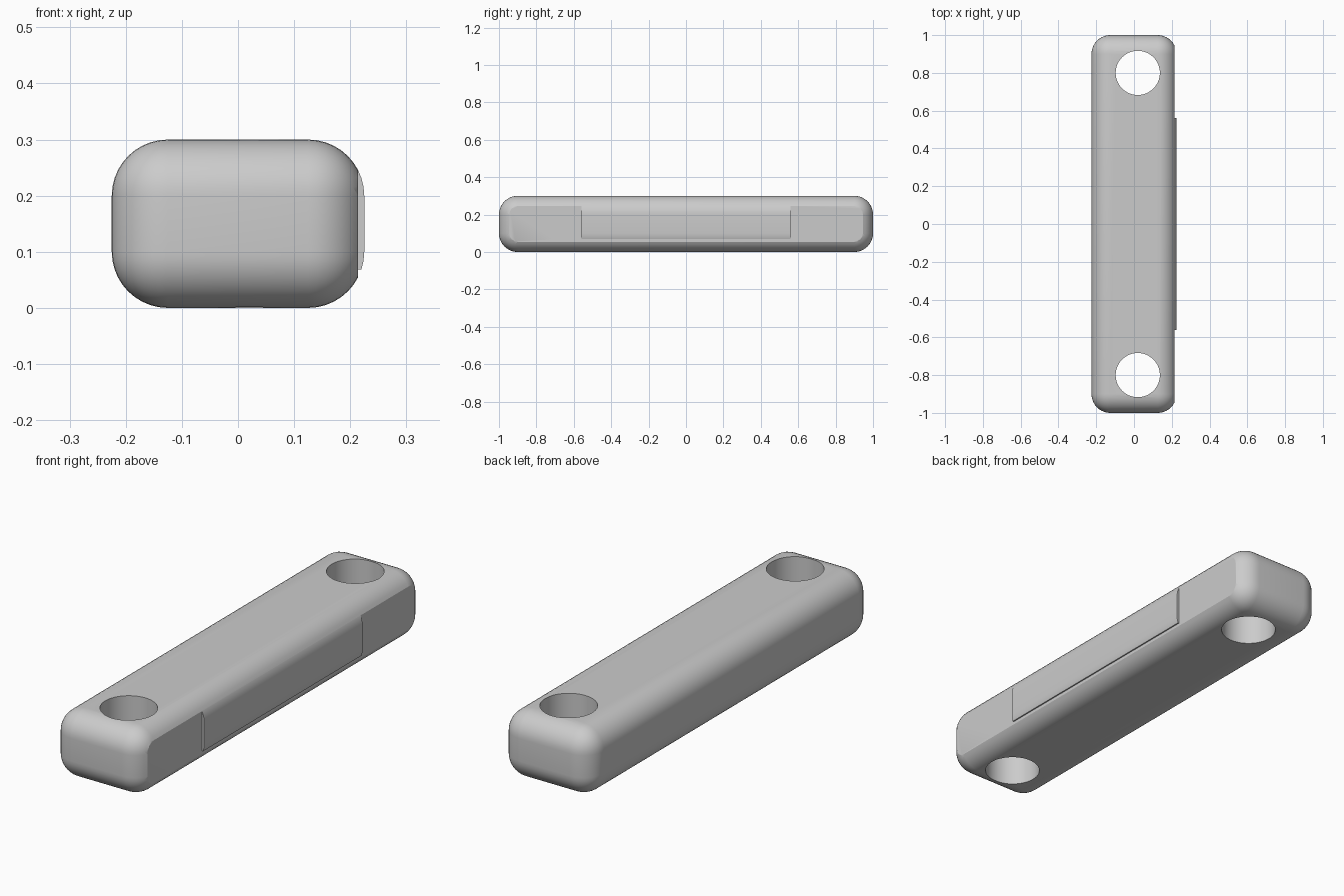
import bpy
import math

old = bpy.data.objects.get("Cube")
if old:
    bpy.data.objects.remove(old, do_unlink=True)

grey = bpy.data.materials.new("plain grey")
grey.use_nodes = True
grey.diffuse_color = (0.6, 0.6, 0.6, 1)
grey.node_tree.nodes["Principled BSDF"].inputs["Base Color"].default_value = (0.6, 0.6, 0.6, 1)


def box(name, low, high):
    """Box between two opposite corners."""
    middle = [(a + b) / 2 for a, b in zip(low, high)]
    bpy.ops.mesh.primitive_cube_add(size=1, location=middle)
    ob = bpy.context.object
    ob.name = name
    ob.scale = [b - a for a, b in zip(low, high)]
    bpy.ops.object.transform_apply(location=True, rotation=False, scale=True)
    ob.data.materials.append(grey)
    return ob


def cut(target, cutter):
    """Subtract a cutter, then remove it."""
    cutter.hide_render = True
    mod = target.modifiers.new("cut", "BOOLEAN")
    mod.operation = "DIFFERENCE"
    mod.solver = "EXACT"
    mod.object = cutter
    bpy.context.view_layer.objects.active = target
    bpy.ops.object.modifier_apply(modifier=mod.name)
    bpy.data.objects.remove(cutter, do_unlink=True)


# Rounded bar
bar = box("bar", (-0.225, -1, 0), (0.225, 1, 0.3))
bevel = bar.modifiers.new("rounding", "BEVEL")
bevel.width = 0.1
bevel.segments = 10
bpy.ops.object.modifier_apply(modifier=bevel.name)

# Shallow end recesses and through holes
for side in (-1, 1):
    ys = sorted((side * 0.56, side * 1.2))
    cut(bar, box("recess_cutter", (0.214, ys[0], -0.1), (0.4, ys[1], 0.4)))
    bpy.ops.mesh.primitive_cylinder_add(vertices=64, radius=0.117, depth=1,
                                        location=(0.02, side * 0.8, 0.15))
    hole = bpy.context.object
    hole.data.materials.append(grey)
    cut(bar, hole)

# Ledge below the raised middle pad
cut(bar, box("ledge_cutter", (0.214, -0.7, -0.1), (0.4, 0.7, 0.068)))

# Smooth rounding with crisp cut edges
bpy.ops.object.select_all(action="DESELECT")
bar.select_set(True)
bpy.context.view_layer.objects.active = bar
bpy.ops.object.shade_smooth_by_angle(angle=math.radians(25))
